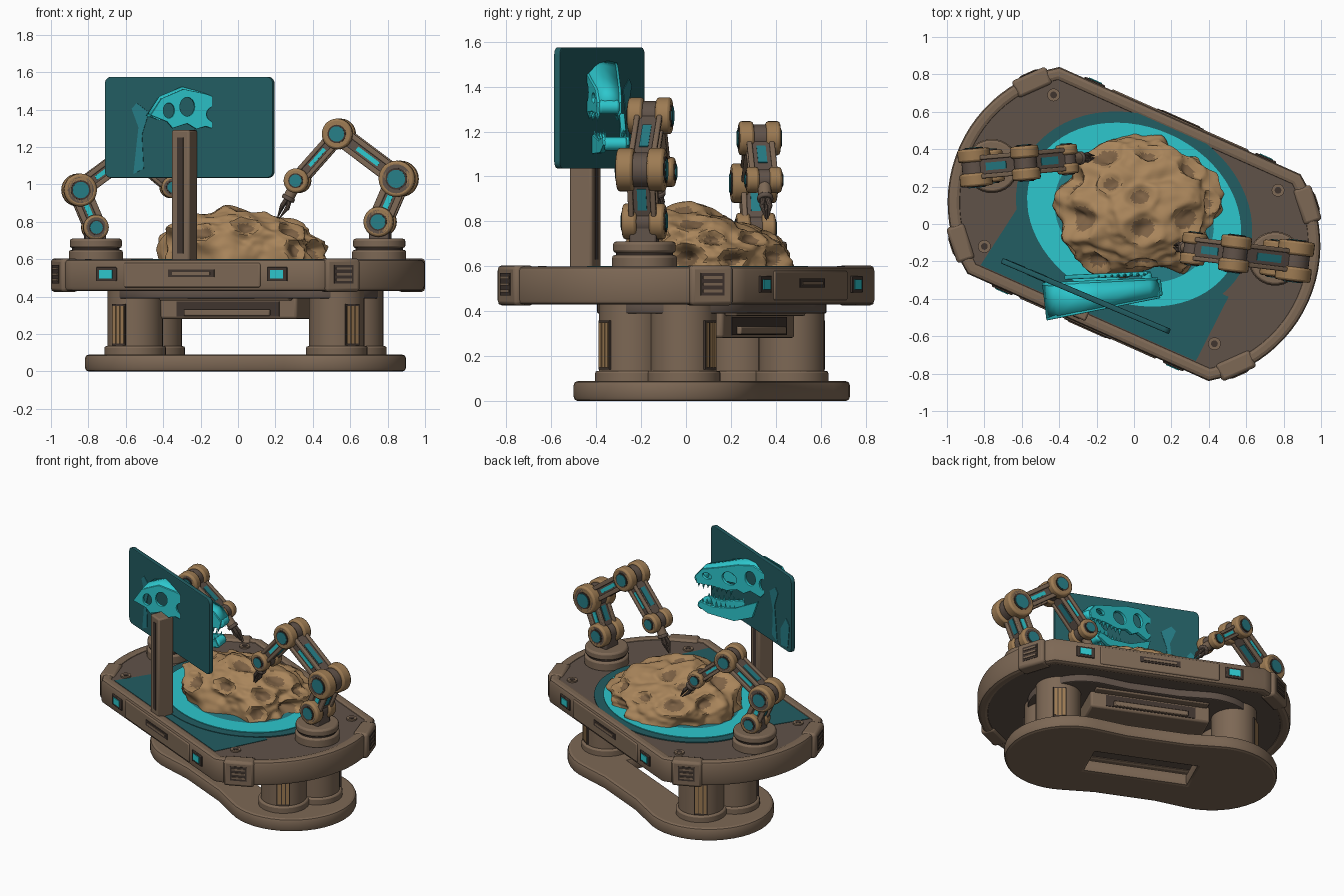
import bpy, bmesh, random
from math import sin, cos, asin, atan2, hypot, pi, radians
from mathutils import Matrix, Vector, noise

cube = bpy.data.objects.get("Cube")
if cube:
    bpy.data.objects.remove(cube)
random.seed(4)


def material(name, *rgb):
    m = bpy.data.materials.new(name)
    col = [((c / 255 + .055) / 1.055) ** 2.4 for c in rgb] + [1]
    m.use_nodes = True
    m.diffuse_color = col
    m.node_tree.nodes["Principled BSDF"].inputs["Base Color"].default_value = col
    return m


brown = material("frame brown", 125, 104, 85)
deck_brown = material("deck brown", 96, 82, 73)
dark = material("groove dark", 64, 53, 47)
tan = material("joint tan", 157, 123, 83)
rock = material("rock tan", 169, 133, 91)
pit = material("pit brown", 126, 98, 69)
deep_teal = material("deep teal", 34, 93, 98)
mid_teal = material("mid teal", 38, 126, 135)
cyan = material("glow cyan", 45, 199, 205)

T, I = Matrix.Translation, Matrix.Identity(4)
R = Matrix.Rotation(radians(-24), 4, 'Z')      # the table stands askew
UP = Matrix.Rotation(pi / 2, 4, 'X')           # turns a flat plate upright


def add(name, bm, mat, M=I, bevel=0):
    me = bpy.data.meshes.new(name)
    bmesh.ops.recalc_face_normals(bm, faces=bm.faces)
    bm.to_mesh(me)
    bm.free()
    me.materials.append(mat)
    ob = bpy.data.objects.new(name, me)
    bpy.context.collection.objects.link(ob)
    ob.matrix_world = M
    if bevel:
        mod = ob.modifiers.new("bevel", 'BEVEL')
        mod.width, mod.segments = bevel, 2
    return ob


def box(name, at, size, mat, M=I, bevel=0):
    bm = bmesh.new()
    bmesh.ops.create_cube(bm, size=1, matrix=Matrix.Diagonal((*size, 1)))
    return add(name, bm, mat, M @ T(at), bevel)


def rod(name, a, b, r, mat, M=I, tip=None, bevel=0, sides=28):
    a, b = Vector(a), Vector(b)
    bm = bmesh.new()
    bmesh.ops.create_cone(bm, cap_ends=True, segments=sides, radius1=r,
                          radius2=r if tip is None else tip, depth=(b - a).length)
    turn = (b - a).to_track_quat('Z', 'Y').to_matrix().to_4x4()
    return add(name, bm, mat, M @ T((a + b) / 2) @ turn, bevel)


def plate(name, loops, z0, z1, mat, M=I, bevel=0):
    """Flat outline, further loops are holes."""
    cu = bpy.data.curves.new(name, 'CURVE')
    cu.dimensions, cu.fill_mode = '2D', 'BOTH'
    for loop in loops:
        sp = cu.splines.new('POLY')
        sp.points.add(len(loop) - 1)
        for p, q in zip(sp.points, loop):
            p.co = (q[0], q[1], 0, 1)
        sp.use_cyclic_u = True
    cu.extrude = (z1 - z0) / 2 - bevel
    cu.bevel_depth, cu.offset, cu.bevel_resolution = bevel, -bevel, 1
    cu.materials.append(mat)
    ob = bpy.data.objects.new(name, cu)
    bpy.context.collection.objects.link(ob)
    ob.matrix_world = M @ T((0, 0, (z0 + z1) / 2))
    bpy.ops.object.select_all(action='DESELECT')
    ob.select_set(True)
    bpy.context.view_layer.objects.active = ob
    bpy.ops.object.convert(target='MESH')
    return bpy.context.view_layer.objects.active


def arc(cx, cy, rx, ry, a0, a1, n):
    return [(cx + rx * cos(a0 + (a1 - a0) * i / n),
             cy + ry * sin(a0 + (a1 - a0) * i / n)) for i in range(n + 1)]


def oval(cx, cy, rx, ry, n=64):
    return arc(cx, cy, rx, ry, 0, 2 * pi, n)[:-1]


# Table top: straight long sides and bowed ends
END = .283


def table(inset):
    r = .738 - inset
    a = asin((.605 - inset) / r)
    return arc(END, 0, r, r, -a, a, 24) + arc(-END, 0, r, r, pi - a, pi + a, 24)


plate("table_rim", [table(0), table(.07)], .43, .60, brown, R, .022)
plate("table_deck", [table(.04)], .44, .59, deck_brown, R)
plate("teal_floor", [[(-.66, -.535), (.6, -.535), (.62, -.15), (-.6, -.15)]], .588, .593, deep_teal, R)
pad = R @ T((-.02, .046, 0))
plate("pad_border", [oval(0, 0, .65, .53)], .588, .597, deep_teal, pad)
plate("pad_ring", [oval(0, 0, .59, .47), oval(0, 0, .44, .35)], .594, .602, cyan, pad)
plate("pad_centre", [oval(0, 0, .45, .36)], .592, .6, mid_teal, pad)

for x, y in ((-.43, .69), (.77, .18), (-.8, -.12), (.43, -.64)):
    rod("deck_bolt", (x, y, .58), (x, y, .6), .034, brown)
    rod("bolt_socket", (x, y, .6), (x, y, .602), .018, dark)

# Rim fittings: slot and lamps on each long side, clamps near the corners
for half in (0, pi):
    side = R @ Matrix.Rotation(half, 4, 'Z')
    box("side_panel", (0, -.602, .515), (.8, .02, .13), brown, side, .008)
    box("side_slot", (0, -.612, .525), (.27, .008, .04), dark, side)
    box("slot_bar", (0, -.616, .525), (.22, .008, .016), brown, side)
    for u in (-.5, .5):
        box("lamp_frame", (u, -.607, .52), (.12, .014, .075), dark, side, .004)
        box("lamp", (u, -.615, .52), (.075, .008, .045), cyan, side)
    for s in (-1, 1):
        clamp = side @ T((END, 0, 0)) @ Matrix.Rotation(radians(42 * s), 4, 'Z')
        box("rim_clamp", (.703, 0, .515), (.1, .2, .178), brown, clamp, .018)
        box("clamp_vent", (.753, 0, .52), (.006, .11, .1), dark, clamp)
        for k in (-1, 0, 1):
            box("vent_bar", (.756, 0, .52 + k * .03), (.008, .09, .012), brown, clamp)


# Pedestal: waisted foot with an opening, four columns, hanging console
def foot(k):
    lobe = radians(100)
    ends = (arc(.48 * k, 0, .42 * k, .42 * k, -lobe, lobe, 24) + [(.2 * k, .385 * k), (-.2 * k, .385 * k)]
            + arc(-.48 * k, 0, .42 * k, .42 * k, pi - lobe, pi + lobe, 24))
    return ends + [(-.2 * k, -.385 * k), (.2 * k, -.385 * k)]


B = R @ T((-.01, .121, 0))
hole = [(-.34, -.12), (.34, -.12), (.34, .12), (-.34, .12)]
plate("pedestal_foot", [foot(1), hole], 0, .09, brown, B, .02)
plate("upper_collar", [foot(.83)], .39, .445, deck_brown, B, .008)
for half in (0, pi):
    for sv, facing in ((-1, -32), (1, 78)):
        C = B @ Matrix.Rotation(half, 4, 'Z') @ T((.59, .125 * sv, 0))
        rod("column", (0, 0, .08), (0, 0, .44), .148, brown, C)
        rod("column_shoe", (0, 0, .08), (0, 0, .135), .165, brown, C, bevel=.01)
        D = C @ Matrix.Rotation(radians(facing), 4, 'Z')
        box("column_recess", (.142, 0, .25), (.02, .085, .22), dark, D)
        for k in (-1, 0, 1):
            box("column_strip", (.15, k * .026, .25), (.012, .02, .2), tan, D)
box("console", (0, 0, .36), (.8, .46, .16), brown, B, .015)
for half in (0, pi):
    side = B @ Matrix.Rotation(half, 4, 'Z')
    box("console_recess", (0, -.23, .335), (.6, .008, .08), dark, side)
    box("console_tray", (0, -.24, .315), (.5, .03, .035), brown, side, .006)
    box("console_lip", (0, -.26, .4), (.76, .06, .04), brown, side, .008)

# Pitted boulder on the pad: wide hollows with raised brims, lower at the back
bm = bmesh.new()
bmesh.ops.create_icosphere(bm, subdivisions=6, radius=1)
pits = []
for _ in range(500):
    d = Vector((random.uniform(-1, 1), random.uniform(-1, 1), random.uniform(.1, .8))).normalized()
    size = random.uniform(.17, .34)
    if len(pits) < 20 and all((d - e).length > (size + f) * 1.05 for e, f in pits):
        pits.append((d, size))
for v in bm.verts:
    d = v.co.normalized()
    h = 1 + .16 * noise.noise(d * 1.8) + .1 * noise.noise(d * 3.7) + .03 * noise.noise(d * 8)
    for e, f in pits:
        t = (d - e).length / f
        h += .03 * max(0, 1 - abs(t - 1) / .35)
        if t < 1:
            h -= .6 * f * (1 - t * t) ** 2
    z = max(d.z, 0) ** .8 * (1 - .22 * d.x - .2 * d.y)
    v.co = Vector((.44 * d.x * h, .365 * d.y * h, .255 * z * h - .005))
boulder = add("boulder", bm, rock, T((.035, .09, .6)))
boulder.data.materials.append(pit)
sphere = bmesh.new()
bmesh.ops.create_icosphere(sphere, subdivisions=6, radius=1)
for face, ball in zip(boulder.data.polygons, sphere.faces):
    d = ball.calc_center_median().normalized()
    face.material_index = int(any((d - e).length < f * .6 for e, f in pits))
sphere.free()

# Display: post, rounded screen, glow patches
box("screen_post", (-.079, -.526, .935), (.105, .11, .71), brown, R, .01)
for s in (-1, 1):
    box("post_groove", (-.079, -.526 + s * .054, .94), (.035, .006, .62), dark, R)
S = R @ T((-.079, -.457, 1.305)) @ Matrix.Rotation(.02, 4, 'Z') @ UP
w, h, c = .488, .27, .035
corners = [(w - c, h - c), (c - w, h - c), (c - w, c - h), (w - c, c - h)]
outline = [p for i, (x, y) in enumerate(corners) for p in arc(x, y, c, c, i * pi / 2, (i + 1) * pi / 2, 5)]
plate("screen", [outline], -.015, .015, deep_teal, S, .005)
patch = [(-.32, -.25), (-.26, -.22), (-.27, -.04), (-.23, .08), (-.3, .13), (-.33, .1), (-.29, 0)]
plate("screen_glow", [patch], -.018, .018, mid_teal, S)
plate("back_glow", [[(-.45, -.24), (-.37, -.25), (-.36, -.14), (-.43, -.04), (-.47, -.08)]], -.018, -.012, mid_teal, S)

# Projected reptile skull, facing +x through the screen
K = T((-.48, -.415, 1.1)) @ Matrix.Rotation(.12, 4, 'Z')
roof = [(0, .27), (.06, .36), (.18, .41), (.3, .385), (.45, .33), (.57, .29), (.62, .23)]
under = [(.61, .18), (.5, .19), (.38, .185), (.3, .21), (.25, .195), (.2, .225), (.12, .2), (.09, .235)]
sockets = [oval(.2, .315, .04, .05, 16), oval(.36, .275, .055, .045, 16),
           oval(.53, .25, .035, .022, 14), oval(.1, .295, .03, .04, 14)]
jaw = [(.12, .18), (.16, .16), (.3, .09), (.46, .06), (.56, .075), (.58, .04), (.5, .005), (.3, 0), (.16, .06)]


def half_width(s):
    return .09 - .075 * s


bm = bmesh.new()
rows = [[bm.verts.new((s, k * half_width(s), z + .012 * (1 - abs(k)))) for k in (-1, 0, 1)] for s, z in roof]
for a, b in zip(rows, rows[1:]):
    for i in (0, 1):
        bm.faces.new((a[i], a[i + 1], b[i + 1], b[i]))
add("skull_roof", bm, cyan, K).modifiers.new("thick", 'SOLIDIFY').thickness = .018
J = T((0, .035, 0)) @ K                        # the jaw hangs slightly to one side
for s in (-1, 1):
    lean = T((0, .09 * s, 0)) @ Matrix.Rotation(-.075 * s, 4, 'Z') @ UP
    plate("skull_side", [roof + under] + sockets, -.012, .012, cyan, K @ lean, .004)
    plate("jaw_side", [jaw if s > 0 else jaw[2:-1]], -.012, .012, cyan, J @ lean, .004)
    for i in range(8):
        x = .35 + i * .035
        y = half_width(x) * s
        rod("upper_tooth", (x, y, .19), (x + .004, y, .145 + .008 * (i % 3)), .012, cyan, K, 0, sides=6)
        rod("lower_tooth", (x - .05, y, .065), (x - .046, y, .11 - .008 * (i % 2)), .01, cyan, J, 0, sides=6)
rod("snout_bridge", (.6, -.045, .21), (.6, .045, .21), .033, cyan, K, bevel=.01)
rod("chin_bridge", (.555, -.05, .045), (.555, .05, .045), .03, cyan, J, bevel=.01)


# Robot arms: turntable, four hinge joints, links, three-pronged claw
def link(name, A, a, b, width, depth):
    L = hypot(b[0] - a[0], b[1] - a[1])
    M = (A @ T(((a[0] + b[0]) / 2, 0, (a[1] + b[1]) / 2))
         @ Matrix.Rotation(-atan2(b[1] - a[1], b[0] - a[0]), 4, 'Y'))
    box(name, (0, 0, 0), (L, width * .8, depth * .8), deck_brown, M, .006)
    for s in (-1, 1):
        for t in (-1, 1):
            box(name + "_rail", (0, s * width * .42, t * depth * .4), (L * .9, width * .2, depth * .3), brown, M, .006)
        box(name + "_side_light", (0, s * width * .4, 0), (L * .36, .008, depth * .26), cyan, M)
        box(name + "_face_light", (0, 0, s * depth * .4), (L * .4, width * .34, .008), mid_teal, M)


def arm(name, base, yaw, joints, radii, tip):
    A = T((*base, 0)) @ Matrix.Rotation(yaw, 4, 'Z')
    rod(name + "_turntable", (0, 0, .58), (0, 0, .65), .145, brown, A, bevel=.012)
    rod(name + "_turntable_gap", (0, 0, .64), (0, 0, .67), .128, dark, A)
    rod(name + "_turntable_top", (0, 0, .66), (0, 0, .71), .14, brown, A, bevel=.012)
    box(name + "_bracket", (joints[0][0], 0, .73), (.11, .12, .1), deck_brown, A, .01)
    for (x, z), r in zip(joints, radii):
        wide = r * .75 + .035
        rod(name + "_axle", (x, -wide, z), (x, wide, z), r * .8, deck_brown, A)
        for s in (-1, 1):
            rod(name + "_joint_disc", (x, s * wide * .3, z), (x, s * wide, z), r, tan, A, bevel=.012)
            rod(name + "_hub_rim", (x, s * wide, z), (x, s * (wide + .004), z), r * .6, dark, A)
            rod(name + "_hub", (x, s * wide, z), (x, s * (wide + .007), z), r * .5, mid_teal, A)
    for a, b, r in zip(joints, joints[1:], radii[1:]):
        link(name + "_link", A, a, b, .12, r * 1.15)
    start, end = Vector((joints[3][0], 0, joints[3][1])), Vector((tip[0], 0, tip[1]))
    run = end - start
    across = Vector((run.z, 0, -run.x)).normalized()
    rod(name + "_wrist", start, start + run * .5, .03, brown, A, bevel=.006)
    rod(name + "_wrist_collar", start + run * .42, start + run * .52, .036, deck_brown, A, bevel=.006)
    for k in range(3):
        out = (across * cos(k * 2.1) + Vector((0, 1, 0)) * sin(k * 2.1)) * .02
        rod(name + "_claw_root", start + run * .5 + out * .6, start + run * .7 + out, .012, deck_brown, A, sides=10)
        rod(name + "_claw", start + run * .68 + out, end + out * .3, .012, deck_brown, A, .002, sides=10)


arm("left_arm", (.755, -.185), pi - .12, [(-.005, .8), (-.105, 1.03), (.217, 1.27), (.44, 1.02)],
    (.08, .097, .082, .066), (.545, .82))
arm("right_arm", (-.76, .31), .09, [(-.005, .77), (-.09, .97), (.18, 1.17), (.405, .985)],
    (.068, .088, .076, .058), (.55, .81))

# Soft curves, crisp edges
for ob in bpy.context.scene.objects:
    ob.select_set(ob.type == 'MESH')
bpy.context.view_layer.objects.active = boulder
bpy.ops.object.shade_smooth_by_angle(angle=radians(35))
